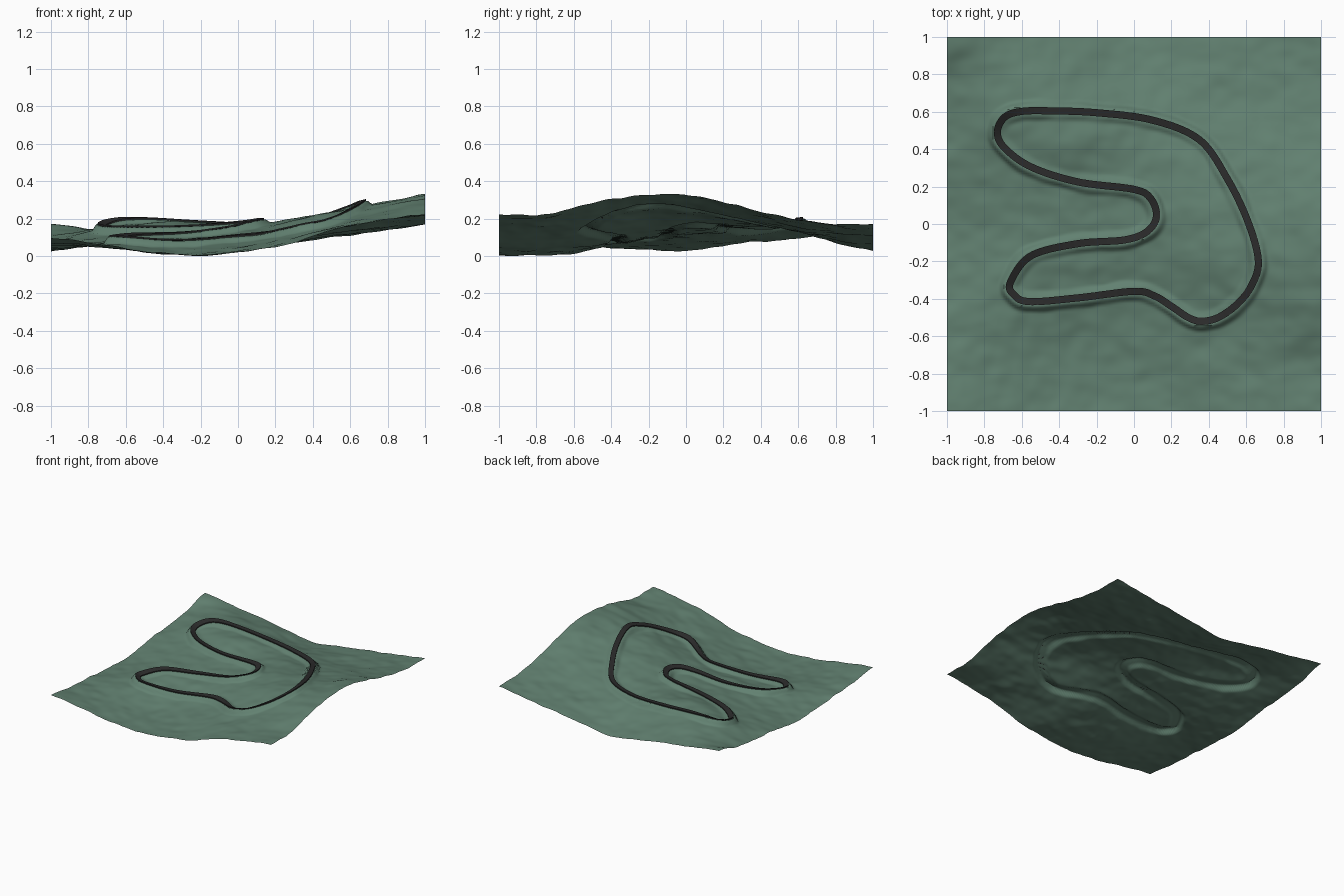
import bpy, bmesh, math
from mathutils import Vector, noise, kdtree

if "Cube" in bpy.data.objects:
    bpy.data.objects.remove(bpy.data.objects["Cube"])


def material(name, rgb):
    m = bpy.data.materials.new(name)
    m.diffuse_color = (*rgb, 1)
    m.use_nodes = True
    m.node_tree.nodes["Principled BSDF"].inputs["Base Color"].default_value = m.diffuse_color
    return m


def add_object(name, bm, mat):
    me = bpy.data.meshes.new(name)
    bm.normal_update()
    bm.to_mesh(me)
    bm.free()
    me.materials.append(mat)
    ob = bpy.data.objects.new(name, me)
    bpy.context.collection.objects.link(ob)
    bpy.ops.object.select_all(action='DESELECT')
    ob.select_set(True)
    bpy.context.view_layer.objects.active = ob
    bpy.ops.object.shade_smooth_by_angle(angle=math.radians(50))
    return ob


# Centre line of the road loop: x, y, height
ROAD = [(-.695, .41, .17), (-.73, .495, .18), (-.69, .572, .20), (-.6, .602, .215),
        (-.45, .605, .215), (-.2, .595, .2), (.1, .555, .185), (.35, .45, .195),
        (.5, .24, .245), (.61, .01, .285), (.665, -.2, .31), (.625, -.335, .28),
        (.55, -.43, .24), (.45, -.5, .20), (.36, -.52, .18), (.29, -.5, .165),
        (.2, -.44, .15), (.11, -.385, .135), (.0, -.36, .125), (-.3, -.395, .10),
        (-.56, -.415, .11), (-.645, -.375, .115), (-.66, -.31, .115), (-.55, -.17, .13),
        (-.3, -.105, .14), (-.05, -.085, .17), (.07, -.04, .195), (.12, .04, .205),
        (.09, .135, .205), (0, .185, .195), (-.3, .225, .175), (-.55, .305, .17)]


def closed_spline(pts, steps):
    pts = [Vector(p) for p in pts]
    n, out = len(pts), []
    for i in range(n):
        a, b, c, d = (pts[(i + k) % n] for k in (-1, 0, 1, 2))
        for s in range(steps):
            t = s / steps
            out.append(.5 * (2 * b + (c - a) * t + (2 * a - 5 * b + 4 * c - d) * t * t
                             + (3 * b - a - 3 * c + d) * t ** 3))
    return out


path = closed_spline(ROAD, 12)
M = len(path)

# Sideways direction, and tilt of the road: outer edge of each bend is higher
sides, tilt = [], []
for i in range(M):
    d = path[(i + 1) % M] - path[i - 1]
    sides.append(Vector((d.y, -d.x, 0)).normalized())
    a = path[i].xy - path[i - 12].xy
    b = path[(i + 12) % M].xy - path[i].xy
    turn = math.atan2(a.x * b.y - a.y * b.x, a.dot(b)) * 2 / (a.length + b.length)
    tilt.append(max(-.45, min(.45, turn * .1)))
tilt = [sum(tilt[(i + k) % M] for k in range(-10, 11)) / 21 for i in range(M)]

# Ground heights along the four borders, nine per side
FRONT = [.11, .075, .04, .015, .03, .065, .15, .20, .235]
BACK = [.19, .145, .11, .075, .03, .08, .105, .145, .18]
LEFT = [.11, .08, .06, .045, .033, .075, .09, .12, .19]
RIGHT = [.235, .226, .30, .335, .342, .29, .22, .185, .18]
# Ground heights between the borders
INNER = [(-.35, -.7, .015), (-.38, -.53, .04), (0, -.65, .05), (.4, -.75, .13),
         (.7, -.7, .20), (.85, -.1, .31), (.82, .45, .215), (.5, .75, .125),
         (0, .8, .08), (-.5, .8, .16), (-.82, .1, .07), (-.8, -.4, .07),
         (-.35, .42, .205), (.3, .2, .205), (.4, -.15, .23), (-.3, .05, .13),
         (-.35, -.25, .095), (-.75, -.75, .06), (-.83, .45, .125)]

control = [(x, y, z) for x, y, z in INNER]
control += [(x, y, z - .032) for x, y, z in ROAD]
for i in range(9):
    t = -1 + i / 4
    control += [(t, -1, FRONT[i]), (t, 1, BACK[i])]
    if 0 < i < 8:
        control += [(-1, t, LEFT[i]), (1, t, RIGHT[i])]


def kernel(dx, dy):
    return math.sqrt(dx * dx + dy * dy + .012)


def solve(rows):
    n = len(rows)
    for i in range(n):
        p = max(range(i, n), key=lambda r: abs(rows[r][i]))
        rows[i], rows[p] = rows[p], rows[i]
        for r in range(i + 1, n):
            f = rows[r][i] / rows[i][i]
            rows[r] = [a - f * b for a, b in zip(rows[r], rows[i])]
    w = [0] * n
    for i in reversed(range(n)):
        w[i] = (rows[i][n] - sum(rows[i][j] * w[j] for j in range(i + 1, n))) / rows[i][i]
    return w


# Smooth surface through all control heights; the small ridge term keeps it calm
weights = solve([[kernel(p[0] - q[0], p[1] - q[1]) - (.03 if p is q else 0) for q in control]
                 + [p[2] - .14] for p in control])

tree = kdtree.KDTree(M)
for i, p in enumerate(path):
    tree.insert((p.x, p.y, 0), i)
tree.balance()


def ground(x, y):
    z = .14 + sum(w * kernel(x - c[0], y - c[1]) for w, c in zip(weights, control))
    z += .009 * noise.noise((x * 5, y * 7, 2)) + .005 * noise.noise((x * 11, y * 13, 7))
    # steep bank up to the tilted road, its width varying along the way
    co, i, d = tree.find((x, y, 0))
    across = (Vector((x, y, 0)) - co).dot(sides[i])
    top = path[i].z + tilt[i] * max(-.022, min(.022, across)) - .009
    reach = .034 + .012 * noise.noise((x * 9, y * 9, 4))
    t = min(max((d - .024) / reach, 0), 1)
    t = t * t * (3 - 2 * t)
    return top * (1 - t) + z * t


# Terrain sheet
N = 170
bm = bmesh.new()
bmesh.ops.create_grid(bm, x_segments=N, y_segments=N, size=1)
for v in bm.verts:
    v.co.z = ground(v.co.x, v.co.y)
low = min(v.co.z for v in bm.verts)
for v in bm.verts:
    v.co.z -= low
add_object("terrain", bm, material("moss green", (.122, .22, .165)))

# Road: thin box section swept round the loop
bm = bmesh.new()
rings = []
for i, p in enumerate(path):
    rings.append([bm.verts.new(p + sides[i] * s * .019 + Vector((0, 0, h - low + s * .019 * tilt[i])))
                  for s, h in ((-1, 0), (1, 0), (1, -.008), (-1, -.008))])
for i, a in enumerate(rings):
    b = rings[(i + 1) % M]
    for k in range(4):
        bm.faces.new((a[k], a[(k + 1) % 4], b[(k + 1) % 4], b[k]))
bmesh.ops.recalc_face_normals(bm, faces=bm.faces)
add_object("road", bm, material("asphalt", (.023, .023, .023)))
